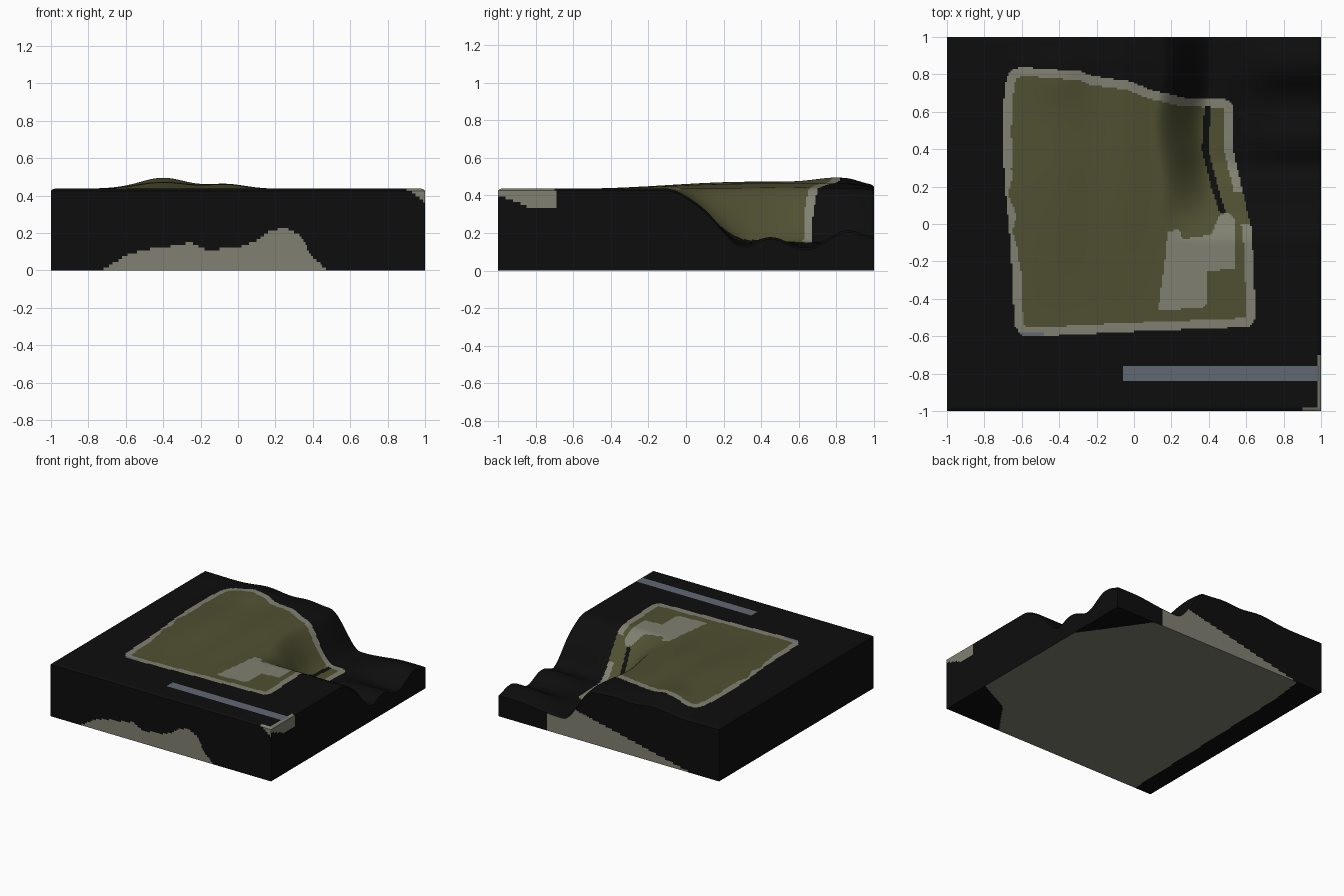
import bpy, bmesh, math
from mathutils import Vector

if "Cube" in bpy.data.objects:
    bpy.data.objects.remove(bpy.data.objects["Cube"])

N, ROWS = 200, 28          # grid cells per side, wall rows


def material(name, rgb):
    m = bpy.data.materials.new(name)
    m.diffuse_color = (*rgb, 1)
    m.use_nodes = True
    m.node_tree.nodes["Principled BSDF"].inputs["Base Color"].default_value = m.diffuse_color
    return m


MATS = [material("black_soil", (.004, .004, .004)),
        material("olive_field", (.08, .08, .032)),
        material("pale_gravel", (.215, .215, .165)),
        material("slate_path", (.12, .138, .17))]
BLACK, OLIVE, GRAVEL, SLATE = range(4)

# Painted outlines seen from above, and from below
FIELD = [(-.66, .82), (-.6, .84), (-.28, .815), (-.22, .79), (-.03, .765), (.1, .715),
         (.27, .675), (.49, .67), (.53, .63), (.525, .42), (.58, .18), (.63, -.03),
         (.652, -.5), (.62, -.55), (0, -.575), (-.5, -.6), (-.6, -.6), (-.64, -.54),
         (-.66, -.1), (-.69, .2), (-.705, .5), (-.69, .75)]
PATCH = [(.13, -.46), (.36, -.45), (.39, -.43), (.39, -.25), (.54, -.24), (.54, .02),
         (.5, .06), (.46, .05), (.41, -.06), (.26, -.08), (.24, -.03), (.18, -.04), (.17, -.15)]
UNDER = [(-.85, -1.1), (.48, -1.1), (.5, -.98), (.7, -.7), (1.1, -.5), (1.1, .35),
         (.8, .77), (.57, 1.1), (-.75, 1.1), (-.8, .7)]
# Gravel height along the front wall, stripe x along y
FRONT = [(-.73, 0), (-.6, .08), (-.5, .11), (-.35, .13), (-.25, .15), (-.17, .11), (0, .12),
         (.1, .16), (.17, .21), (.25, .23), (.33, .19), (.4, .07), (.48, 0)]
STRIPE = [(.06, .475), (.2, .43), (.4, .38), (.63, .395)]


def smooth(t):
    t = max(0, min(1, t))
    return t * t * (3 - 2 * t)


def interp(pts, t):
    for (a, u), (b, v) in zip(pts, pts[1:]):
        if a <= t <= b:
            return u + (v - u) * (t - a) / (b - a)
    return None


def inside(poly, x, y):
    hit = False
    for (ax, ay), (bx, by) in zip(poly, poly[1:] + poly[:1]):
        if (ay > y) != (by > y) and x < ax + (bx - ax) * (y - ay) / (by - ay):
            hit = not hit
    return hit


def edge_distance(poly, x, y):
    best = 9
    for (ax, ay), (bx, by) in zip(poly, poly[1:] + poly[:1]):
        dx, dy = bx - ax, by - ay
        t = max(0, min(1, ((x - ax) * dx + (y - ay) * dy) / (dx * dx + dy * dy)))
        best = min(best, math.hypot(x - ax - t * dx, y - ay - t * dy))
    return best


def bump(x, c, w):
    return math.exp(-((x - c) / w) ** 2)


def height(x, y):
    # Plateau with low hills at the back
    rise = smooth((y + .55) / .9)
    top = .437 + rise * (.036 * bump(x, -.4, .2) + .024 * bump(x, -.06, .14))
    top += .022 * bump(x, -.4, .15) * bump(y, .8, .15)
    top -= .02 * rise * smooth((y - .85) / .15) * bump(x, -.3, .4)
    # Valley falling away at the back right
    floor = .15 + .028 * math.cos(17 * (y - .45)) * smooth((x - .45) / .4)
    floor += .06 * smooth((y - .7) / .25) * smooth((x - .45) / .4)
    wall = .13 + .02 * math.sin(9 * y)
    m = smooth((x - wall) / .28) * smooth((y + .11) / .46)
    z = top * (1 - m) + floor * m
    # Softened rim
    r = max(abs(x), abs(y))
    return z - .012 * max(0, (r - .98) / .02) ** 2


def top_colour(x, y, z):
    if -.84 < y < -.755 and -.055 < x < .99:
        return SLATE
    if x > .9 and y < -.985 or x > .985 and y < -.7:
        return GRAVEL
    if not inside(FIELD, x, y):
        return BLACK
    s = interp(STRIPE, y)
    if s and abs(x - s) < .017:
        return BLACK
    if x < -.48 and y < -.575:
        return SLATE
    if inside(PATCH, x, y):
        return GRAVEL
    width = .048
    if x > .4 and .0 < y < .17:
        width = 0
    elif x < -.5 and -.2 < y < .3:
        width = .03 + .012 * math.sin(30 * y)
    return GRAVEL if edge_distance(FIELD, x, y) < width else OLIVE


def wall_colour(x, y, z):
    if y < -.999:                                    # front
        h = interp(FRONT, x)
        return GRAVEL if h and z < h or x > .9 and z > .44 - .8 * (x - .9) else BLACK
    if y > .999:                                     # back
        return GRAVEL if -.75 < x < .56 and z < .24 * (x + .75) / 1.06 else BLACK
    if x > .999 and y < -.69 and z > .33 + .06 * smooth((-.69 - y - .1) / .2):
        return GRAVEL
    return BLACK


def under_colour(x, y, z):
    return GRAVEL if inside(UNDER, x, y) else BLACK


bm = bmesh.new()


def sheet(point, nu, nv, colour):
    """Grid of faces from point(u, v), coloured by a rule at each face centre."""
    g = [[bm.verts.new(point(i / nu, j / nv)) for j in range(nv + 1)] for i in range(nu + 1)]
    for i in range(nu):
        for j in range(nv):
            f = bm.faces.new((g[i][j], g[i + 1][j], g[i + 1][j + 1], g[i][j + 1]))
            f.material_index = colour(*((g[i][j].co + g[i + 1][j + 1].co) / 2))


def flat(u, v):
    return 2 * u - 1, 2 * v - 1


# Terrain top and underside
sheet(lambda u, v: Vector((*flat(u, v), height(*flat(u, v)))), N, N, top_colour)
sheet(lambda u, v: Vector((1 - 2 * u, 2 * v - 1, 0)), N, N, under_colour)

# Four cut walls, going round the block
corners = [(-1, -1), (1, -1), (1, 1), (-1, 1)]
for k in range(4):
    a, b = Vector(corners[k]), Vector(corners[(k + 1) % 4])

    def wall(u, v):
        p = a.lerp(b, u)
        return Vector((p.x, p.y, v * height(p.x, p.y)))
    sheet(wall, N, ROWS, wall_colour)

bmesh.ops.remove_doubles(bm, verts=bm.verts, dist=.0005)
mesh = bpy.data.meshes.new("terrain_block")
bm.to_mesh(mesh)
bm.free()
for m in MATS:
    mesh.materials.append(m)
block = bpy.data.objects.new("terrain_block", mesh)
bpy.context.collection.objects.link(block)
bpy.context.view_layer.objects.active = block
block.select_set(True)
bpy.ops.object.shade_smooth_by_angle(angle=math.radians(40))
